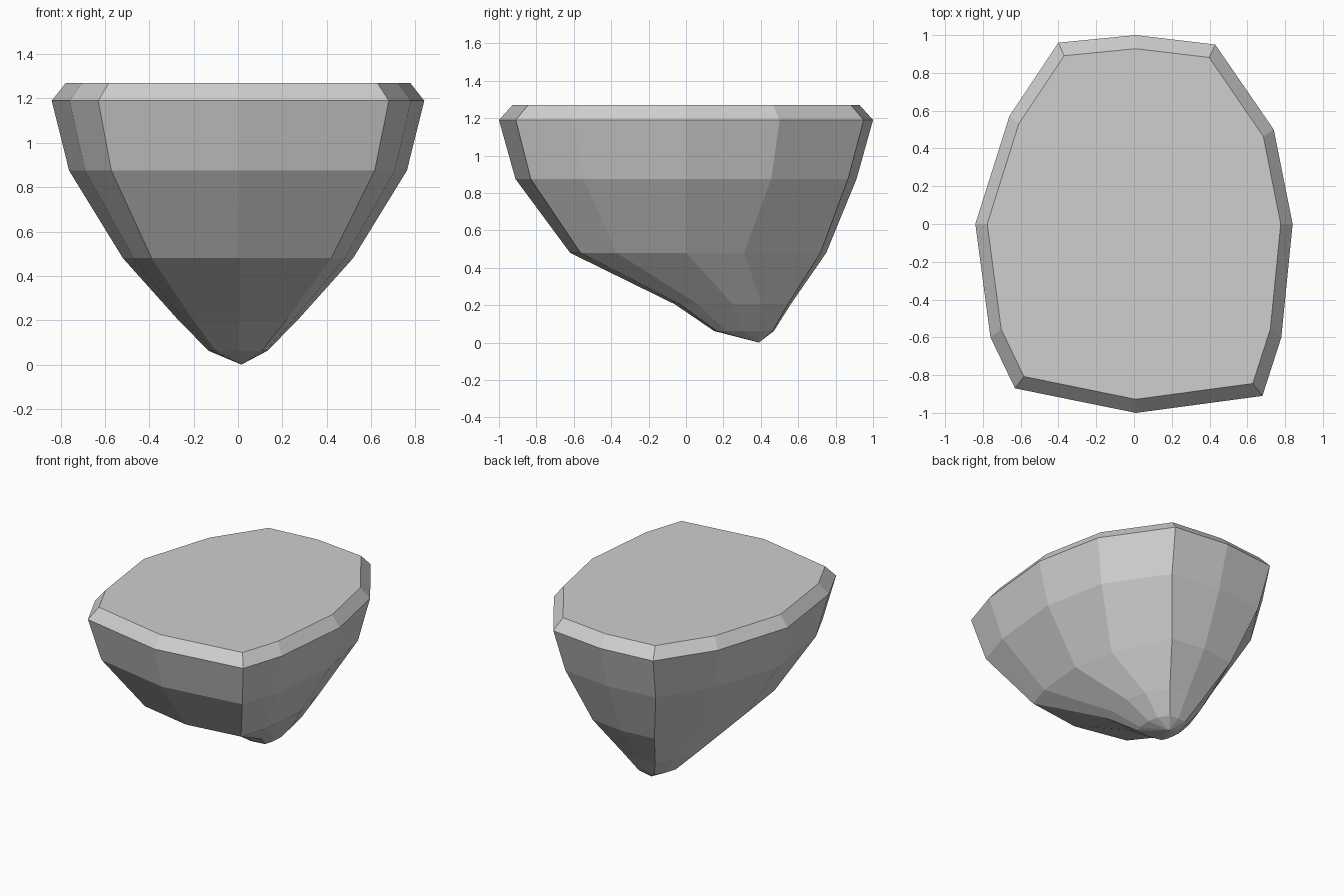
import bpy, bmesh

cube = bpy.data.objects.get("Cube")
if cube:
    bpy.data.objects.remove(cube, do_unlink=True)

# Plain stone grey
stone = bpy.data.materials.new("stone_grey")
stone.use_nodes = True
grey = (0.62, 0.62, 0.62, 1)
stone.diffuse_color = grey
stone.node_tree.nodes["Principled BSDF"].inputs["Base Color"].default_value = grey

# Irregular rim outline, counter-clockwise from the front
rim = [(0.01, -1.0), (0.68, -0.91), (0.78, -0.6), (0.84, 0), (0.74, 0.5), (0.43, 0.95),
       (0.01, 1.0), (-0.4, 0.96), (-0.66, 0.57), (-0.84, 0), (-0.76, -0.6), (-0.63, -0.87)]

# Levels from top to bottom: height, x scale, y scale, y shift, extra shift of the back
levels = [(1.27, 0.925, 0.928, 0, 0),
          (1.19, 1, 1, 0, 0),
          (0.875, 0.907, 0.912, 0, 0),
          (0.48, 0.618, 0.62, 0, 0.13),
          (0.205, 0.325, 0.31, 0.25, 0),
          (0.062, 0.158, 0.16, 0.31, 0)]

bm = bmesh.new()
rings = []
for z, sx, sy, shift, back in levels:
    rings.append([bm.verts.new((x * sx, y * sy + shift + (back if y > 0.9 else 0), z))
                  for x, y in rim])

# Flat top, sloping sides, pointed base
bm.faces.new(rings[0])
n = len(rim)
for upper, lower in zip(rings, rings[1:]):
    for i in range(n):
        j = (i + 1) % n
        bm.faces.new((upper[i], lower[i], lower[j], upper[j]))
tip = bm.verts.new((0.015, 0.39, 0))
for i in range(n):
    bm.faces.new((rings[-1][i], tip, rings[-1][(i + 1) % n]))
bmesh.ops.recalc_face_normals(bm, faces=bm.faces)

mesh = bpy.data.meshes.new("floating_rock")
bm.to_mesh(mesh)
bm.free()
mesh.materials.append(stone)
rock = bpy.data.objects.new("floating_rock", mesh)
bpy.context.collection.objects.link(rock)
